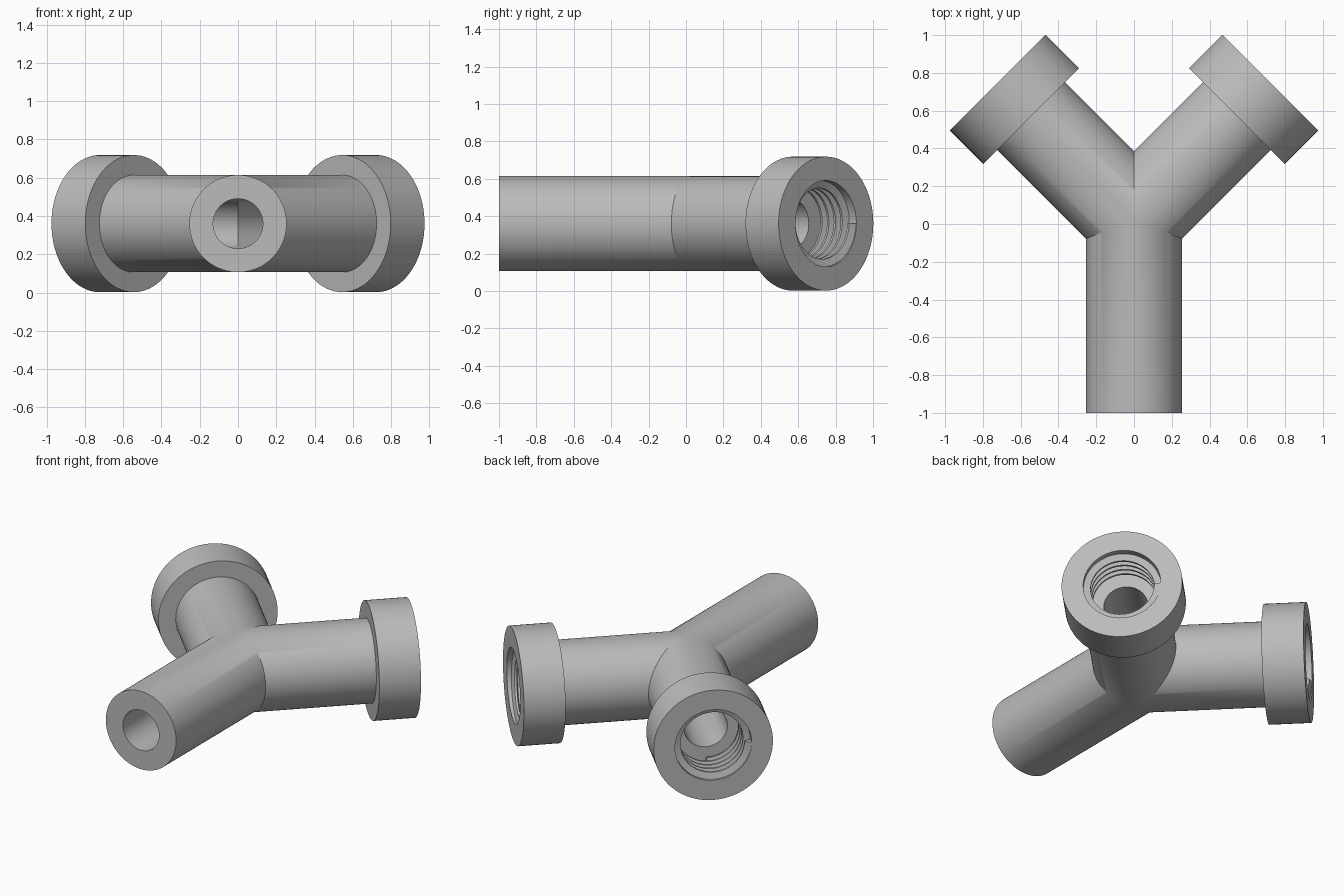
import bpy, bmesh
from math import sin, cos, tan, radians, pi
from mathutils import Vector

cube = bpy.data.objects.get("Cube")
if cube:
    bpy.data.objects.remove(cube, do_unlink=True)

SEG = 96
CENTRE = Vector((0, 0.027, 0.36))      # where the three axes meet
TUBE, BORE, COLLAR, SOCKET, CREST = 0.254, 0.13, 0.358, 0.23, 0.19
STEM_END, ARM_END, COLLAR_BACK, FLOOR = 1.027, 1.02, 0.77, 0.76
PITCH = 0.051
ANGLES = [-90, 45, 135]                # stem, left arm, right arm

grey = bpy.data.materials.new("plain_grey")
grey.use_nodes = True
grey.diffuse_color = (0.5, 0.5, 0.5, 1)
grey.node_tree.nodes["Principled BSDF"].inputs["Base Color"].default_value = (0.5, 0.5, 0.5, 1)


def finish(name, bm):
    bmesh.ops.remove_doubles(bm, verts=bm.verts, dist=0.0001)
    bmesh.ops.recalc_face_normals(bm, faces=bm.faces)
    mesh = bpy.data.meshes.new(name)
    bm.to_mesh(mesh)
    bm.free()
    mesh.materials.append(grey)
    ob = bpy.data.objects.new(name, mesh)
    bpy.context.collection.objects.link(ob)
    bpy.ops.object.select_all(action='DESELECT')
    ob.select_set(True)
    bpy.context.view_layer.objects.active = ob
    bpy.ops.object.shade_smooth_by_angle(angle=radians(30))
    return ob


def frame(angle):
    a = radians(angle)
    return Vector((cos(a), sin(a), 0)), Vector((-sin(a), cos(a), 0))


def skin(bm, rings, closed):
    for r0, r1 in zip(rings, rings[1:]):
        n = len(r0)
        for i in range(n if closed else n - 1):
            j = (i + 1) % n
            bm.faces.new((r0[i], r0[j], r1[j], r1[i]))


def add_leg(bm, index, profile):
    """Revolve a profile about one axis; None positions are mitred at the joint."""
    axis, side = frame(ANGLES[index])
    gap_left = (ANGLES[(index + 1) % 3] - ANGLES[index]) % 360
    gap_right = (ANGLES[index] - ANGLES[index - 1]) % 360
    rings = []
    for radius, along in profile:
        ring = []
        for i in range(SEG):
            phi = 2 * pi * i / SEG
            s, z = radius * cos(phi), radius * sin(phi)
            gap = gap_left if s > 0 else gap_right
            t = abs(s) / tan(radians(gap / 2)) if along is None else along
            ring.append(bm.verts.new(CENTRE + axis * t + side * s + Vector((0, 0, z))))
        rings.append(ring)
    skin(bm, rings, True)


# Hollow Y body: plain stem and two arms with socketed collars
stem = [(BORE, None), (BORE, STEM_END), (TUBE, STEM_END), (TUBE, None)]
arm = [(BORE, None), (BORE, FLOOR), (SOCKET, FLOOR), (SOCKET, ARM_END),
       (COLLAR, ARM_END), (COLLAR, COLLAR_BACK), (TUBE, COLLAR_BACK), (TUBE, None)]
body = bmesh.new()
for k, profile in enumerate((stem, arm, arm)):
    add_leg(body, k, profile)
finish("y_pipe_body", body)


# Helical thread ridge inside each socket
def add_thread(name, angle):
    axis, side = frame(angle)
    bm = bmesh.new()
    section = [(SOCKET + 0.004, -0.02), (CREST, -0.007), (CREST, 0.007), (SOCKET + 0.004, 0.02)]
    turns, steps = 4.25, 72
    count = int(turns * steps)
    rings = []
    for i in range(count + 1):
        back = i / steps               # turns back from the mouth
        phi = -2 * pi * back
        t = ARM_END - 0.022 - PITCH * back
        radial = side * cos(phi) + Vector((0, 0, sin(phi)))
        rings.append([bm.verts.new(CENTRE + axis * (t + dt) + radial * r) for r, dt in section])
    skin(bm, rings, True)
    bm.faces.new(rings[0])
    bm.faces.new(rings[-1])
    finish(name, bm)


add_thread("left_socket_thread", ANGLES[1])
add_thread("right_socket_thread", ANGLES[2])
